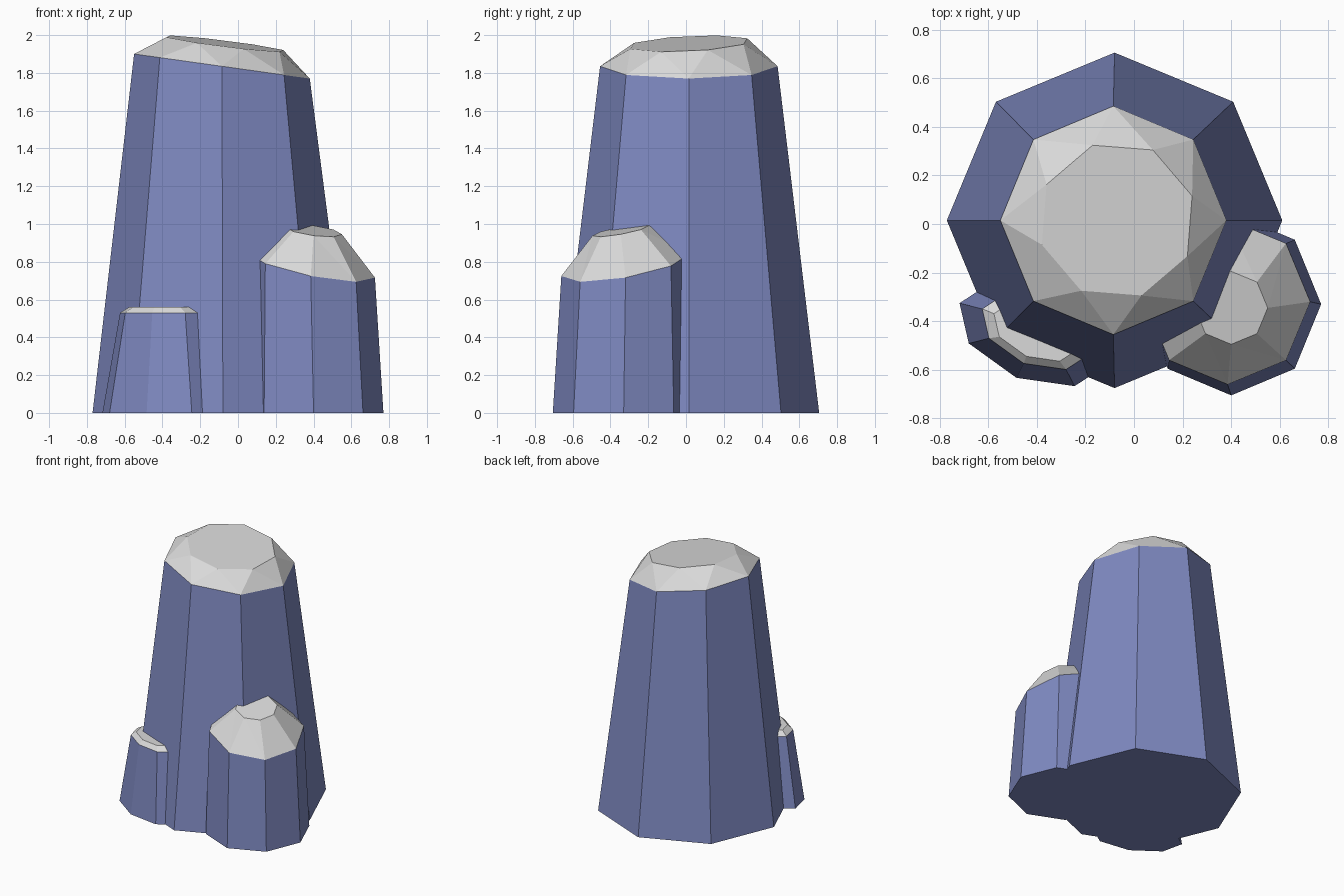
import bpy
import bmesh
from math import cos, sin, pi, radians

if "Cube" in bpy.data.objects:
    bpy.data.objects.remove(bpy.data.objects["Cube"], do_unlink=True)


def make_material(name, rgb):
    mat = bpy.data.materials.new(name)
    mat.use_nodes = True
    colour = (*rgb, 1.0)
    mat.diffuse_color = colour
    bsdf = mat.node_tree.nodes["Principled BSDF"]
    bsdf.inputs["Base Color"].default_value = colour
    bsdf.inputs["Roughness"].default_value = 0.9
    return mat


SIDES = 8
stone = make_material("blue stone", (0.21, 0.25, 0.53))
cap = make_material("pale grey cap", (0.70, 0.70, 0.70))


def ring(bm, centre, radii, turn=0, phase=0, slope=(0, 0)):
    """Elliptical ring of vertices lying on a sloped plane."""
    t = radians(turn)
    verts = []
    for i in range(SIDES):
        a = 2 * pi * i / SIDES + radians(phase)
        u, v = radii[0] * cos(a), radii[1] * sin(a)
        x, y = u * cos(t) - v * sin(t), u * sin(t) + v * cos(t)
        z = centre[2] + slope[0] * x + slope[1] * y
        verts.append(bm.verts.new((centre[0] + x, centre[1] + y, z)))
    return verts


def rock_column(name, base, rim, top):
    """Tapered stone shaft with a bevelled pale cap."""
    bm = bmesh.new()
    low, mid, high = (ring(bm, **r) for r in (base, rim, top))
    bm.faces.new(low[::-1])
    for i in range(SIDES):
        j = (i + 1) % SIDES
        # shaft
        bm.faces.new((low[i], low[j], mid[j], mid[i]))
        # cap bevel, split along the shorter diagonal
        for tri in ((mid[i], mid[j], high[i]), (mid[j], high[j], high[i])):
            bm.faces.new(tri).material_index = 1
    bm.faces.new(high).material_index = 1
    mesh = bpy.data.meshes.new(name)
    bm.to_mesh(mesh)
    bm.free()
    mesh.materials.append(stone)
    mesh.materials.append(cap)
    obj = bpy.data.objects.new(name, mesh)
    bpy.context.collection.objects.link(obj)
    return obj


# Tall central column
rock_column(
    "tall_column",
    dict(centre=(-0.08, 0.015, 0), radii=(0.69, 0.69)),
    dict(centre=(-0.085, 0.015, 1.835), radii=(0.465, 0.47), slope=(-0.14, 0)),
    dict(centre=(-0.07, 0.015, 1.955), radii=(0.325, 0.325), phase=18,
         slope=(-0.125, 0.05)),
)

# Medium column on the left side
rock_column(
    "medium_column",
    dict(centre=(0.4, -0.33, 0), radii=(0.37, 0.375)),
    dict(centre=(0.385, -0.32, 0.784), radii=(0.34, 0.34), slope=(-0.2, 0.175)),
    dict(centre=(0.4, -0.345, 0.965), radii=(0.15, 0.15), slope=(-0.13, 0.18)),
)

# Small flattened column on the right side
rock_column(
    "small_column",
    dict(centre=(-0.41, -0.45, 0), radii=(0.332, 0.197), turn=-22),
    dict(centre=(-0.40, -0.44, 0.53), radii=(0.242, 0.144), turn=-22),
    dict(centre=(-0.40, -0.44, 0.56), radii=(0.19, 0.113), turn=-22),
)
